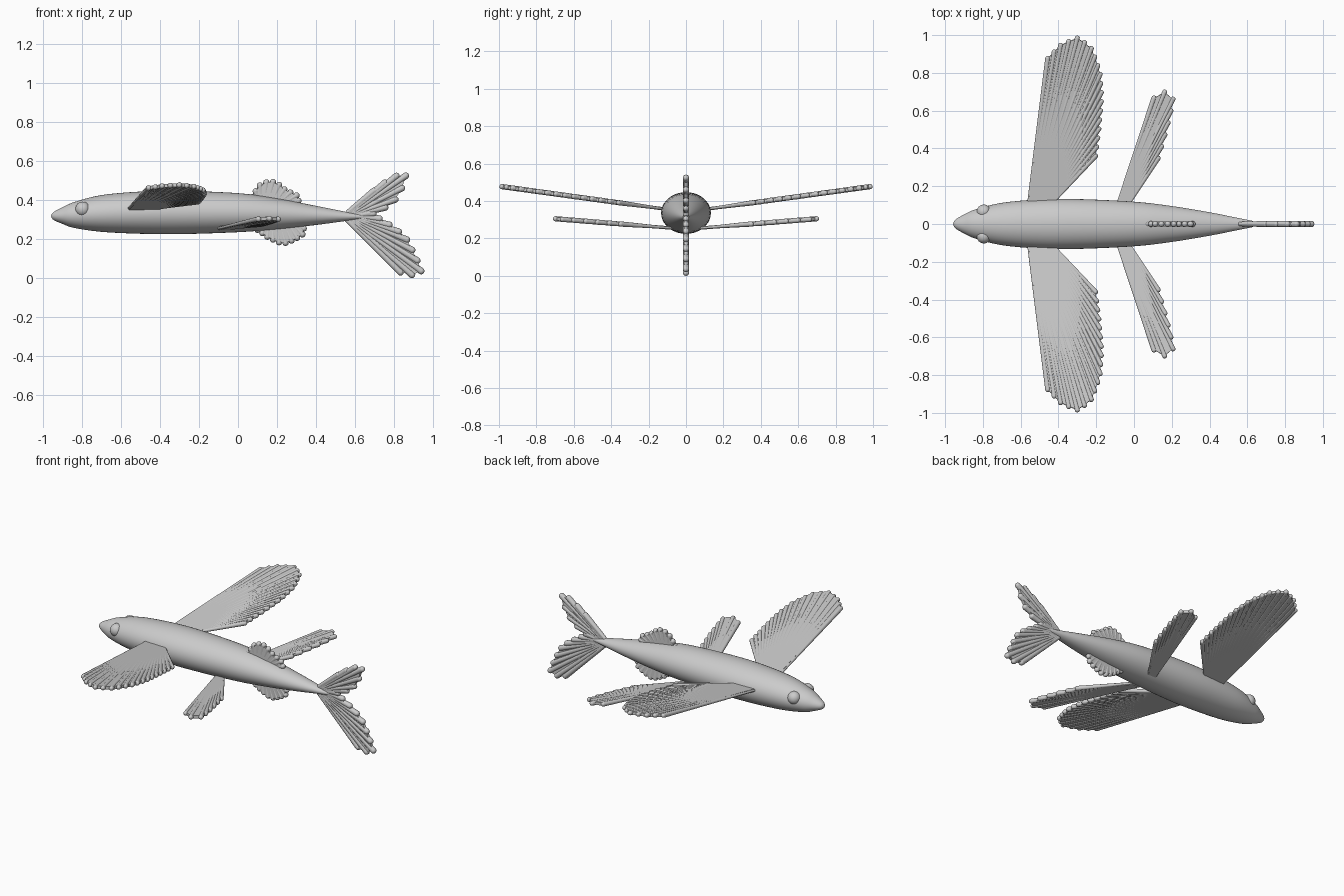
import bpy, bmesh
from math import sin, cos, pi
from mathutils import Vector

cube = bpy.data.objects.get("Cube")
if cube:
    bpy.data.objects.remove(cube)

grey = bpy.data.materials.new("light_grey")
grey.use_nodes = True
GREY = (0.6, 0.6, 0.6, 1)
grey.diffuse_color = GREY
grey.node_tree.nodes["Principled BSDF"].inputs["Base Color"].default_value = GREY


def finish(name, bm, angle=0.8):
    bmesh.ops.recalc_face_normals(bm, faces=bm.faces)
    mesh = bpy.data.meshes.new(name)
    bm.to_mesh(mesh)
    bm.free()
    obj = bpy.data.objects.new(name, mesh)
    bpy.context.collection.objects.link(obj)
    mesh.materials.append(grey)
    bpy.ops.object.select_all(action='DESELECT')
    obj.select_set(True)
    bpy.context.view_layer.objects.active = obj
    bpy.ops.object.shade_smooth_by_angle(angle=angle)
    return obj


def smooth_path(points, steps):
    """Catmull-Rom samples through the points."""
    p = [points[0]] + points + [points[-1]]
    out = []
    for a, b, c, d in zip(p, p[1:], p[2:], p[3:]):
        for i in range(steps):
            t = i / steps
            out.append(0.5 * (2 * b + (c - a) * t + (2 * a - 5 * b + 4 * c - d) * t ** 2
                              + (3 * b - a - 3 * c + d) * t ** 3))
    return out + [points[-1]]


def resample(points, count):
    """Evenly spaced points along a polyline."""
    lengths = [(b - a).length for a, b in zip(points, points[1:])]
    out = []
    for i in range(count):
        dist = sum(lengths) * i / (count - 1)
        for k, seg in enumerate(lengths):
            if dist <= seg or k == len(lengths) - 1:
                out.append(points[k].lerp(points[k + 1], min(dist / seg, 1)))
                break
            dist -= seg
    return out


# Body: elliptical sections (x, centre z, half height, half width)
stations = [Vector(s) for s in [
    (-.957, .318, .002, .002), (-.945, .318, .02, .023), (-.9, .32, .042, .05),
    (-.84, .323, .066, .077), (-.7, .331, .094, .112), (-.5, .335, .108, .13),
    (-.3, .336, .111, .132), (0, .335, .1, .118), (.2, .329, .079, .095),
    (.4, .321, .049, .062), (.55, .316, .024, .032), (.63, .314, .012, .016)]]
SIDES = 40
bm = bmesh.new()
rings = [[bm.verts.new((s[0], s[3] * cos(2 * pi * k / SIDES), s[1] + s[2] * sin(2 * pi * k / SIDES)))
          for k in range(SIDES)] for s in smooth_path(stations, 5)]
for r, q in zip(rings, rings[1:]):
    for k in range(SIDES):
        j = (k + 1) % SIDES
        bm.faces.new((r[k], r[j], q[j], q[k]))
bm.faces.new(rings[0])
bm.faces.new(rings[-1])
finish("body", bm)

# Eyes
for side, label in ((1, "back"), (-1, "front")):
    bm = bmesh.new()
    bmesh.ops.create_uvsphere(bm, u_segments=24, v_segments=16, radius=0.038)
    bmesh.ops.translate(bm, verts=bm.verts, vec=(-.795, side * .065, .353))
    finish("eye_" + label, bm)


def add_ray(bm, a, b, r1, r2):
    """Tapered rod with a rounded tip."""
    d = b - a
    rot = d.to_track_quat('Z', 'Y').to_matrix().to_4x4()
    rod = bmesh.ops.create_cone(bm, segments=10, radius1=r1, radius2=r2, depth=d.length, cap_ends=True)
    ball = bmesh.ops.create_uvsphere(bm, u_segments=10, v_segments=8, radius=r2)
    for part, centre in ((rod, (a + b) / 2), (ball, b)):
        bmesh.ops.transform(bm, matrix=rot, verts=part["verts"])
        bmesh.ops.translate(bm, verts=part["verts"], vec=centre)


def fin(name, place, normal, root, edge, rays, r1=.006, r2=.014, web=.009):
    """Fan of rays from a root line to an outer edge, joined by a thin web."""
    roots = resample([place(*p) for p in root], rays)
    tips = resample([place(*p) for p in edge], rays)
    tips = [t - (t - a).normalized() * r2 for a, t in zip(roots, tips)]
    bm = bmesh.new()
    off = Vector(normal).normalized() * web
    grid = []
    for a, t in zip(roots, tips):
        grid.append([bm.verts.new(p + o) for p, o in ((a, off), (t, off), (t, -off), (a, -off))])
    for g, h in zip(grid, grid[1:]):
        for k in range(4):
            j = (k + 1) % 4
            bm.faces.new((g[k], g[j], h[j], h[k]))
    bm.faces.new(grid[0])
    bm.faces.new(grid[-1])
    for a, t in zip(roots, tips):
        add_ray(bm, a, t, r1, r2)
    finish(name, bm)


# Paired fins, rising outwards
for s, label in ((1, "back"), (-1, "front")):
    fin("pectoral_fin_" + label,
        lambda x, y: Vector((x, s * y, .355 + .138 * (y - .1))), (0, -.138 * s, 1),
        [(-.565, .07), (-.45, .09)],
        [(-.455, .89), (-.38, .965), (-.29, 1), (-.22, .94), (-.175, .82),
         (-.165, .68), (-.18, .5), (-.195, .37)], 19)
    fin("pelvic_fin_" + label,
        lambda x, y: Vector((x, s * y, .257 + .08 * (y - .1))), (0, -.08 * s, 1),
        [(-.1, .07), (-.05, .07)],
        [(.11, .68), (.175, .715), (.215, .67), (.18, .52), (.135, .36)], 8)


# Upright fins on the centre line
def upright(x, z):
    return Vector((x, 0, z))


SIDEWAYS = (0, 1, 0)
fin("dorsal_fin", upright, SIDEWAYS, [(.08, .4), (.25, .38)],
    [(.065, .43), (.11, .49), (.16, .512), (.2, .505), (.25, .465), (.325, .425), (.325, .4)],
    10, r1=.01, r2=.016, web=.012)
fin("anal_fin", upright, SIDEWAYS, [(.12, .27), (.29, .285)],
    [(.09, .235), (.15, .195), (.21, .168), (.25, .165), (.3, .185), (.345, .215), (.35, .245)],
    10, r1=.01, r2=.016, web=.012)
fin("tail_upper_lobe", upright, SIDEWAYS, [(.56, .335), (.6, .318)],
    [(.71, .458), (.78, .51), (.865, .555), (.875, .53), (.85, .455), (.808, .387), (.71, .333)],
    8, r1=.012, r2=.017, web=.01)
fin("tail_lower_lobe", upright, SIDEWAYS, [(.55, .305), (.6, .318)],
    [(.845, .018), (.93, 0), (.955, .03), (.915, .12), (.872, .208), (.77, .285), (.69, .335)],
    10, r1=.012, r2=.017, web=.01)
